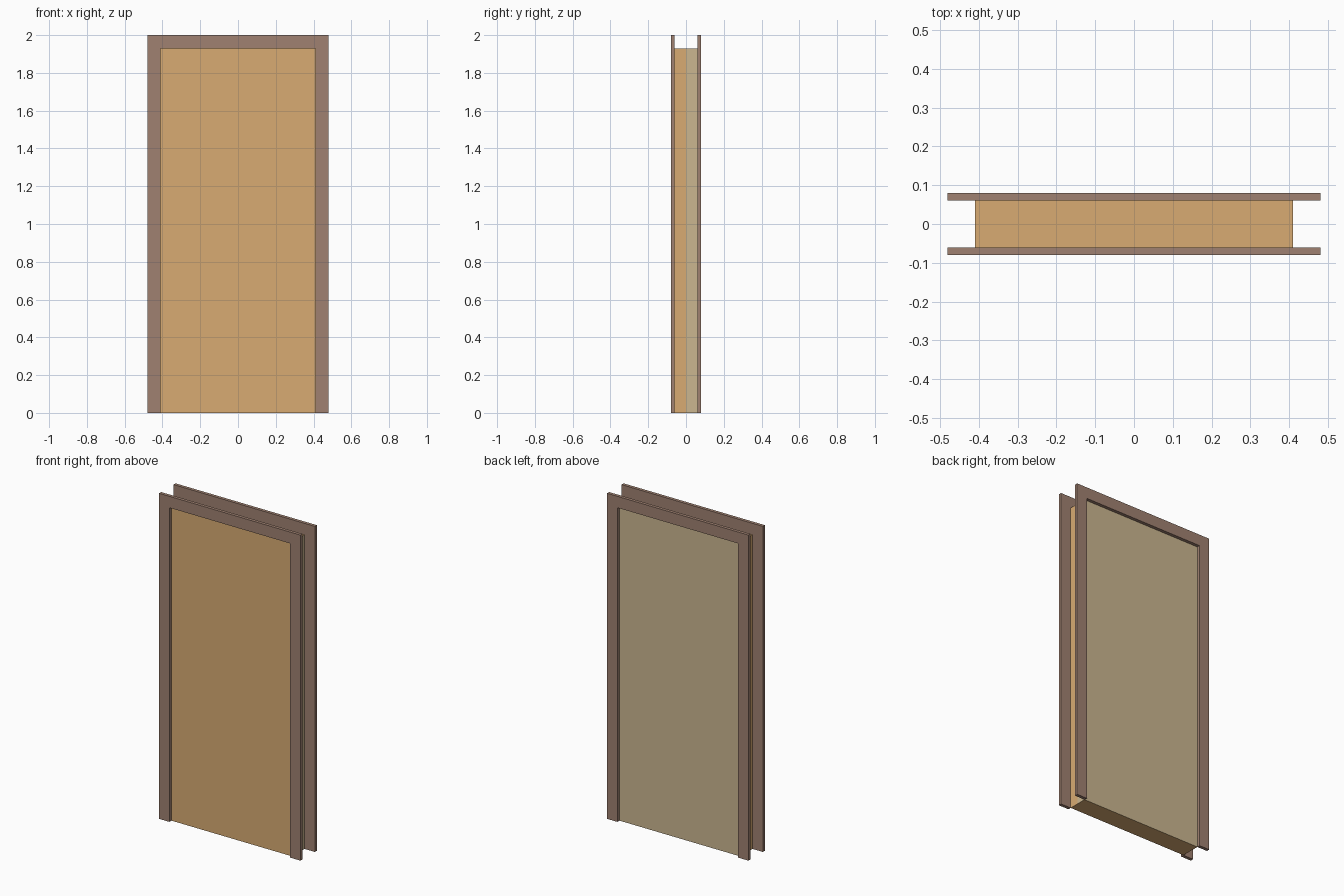
import bpy, bmesh

if "Cube" in bpy.data.objects:
    bpy.data.objects.remove(bpy.data.objects["Cube"])

W, H = 0.48, 2.0          # casing half width, height
w, h = 0.41, 1.93         # door half width, height
D, d = 0.08, 0.06         # outer and inner half depth


def material(name, rgb):
    m = bpy.data.materials.new(name)
    m.diffuse_color = (*rgb, 1)
    m.use_nodes = True
    m.node_tree.nodes["Principled BSDF"].inputs["Base Color"].default_value = m.diffuse_color
    return m


brown = material("casing_brown", (0.35, 0.22, 0.165))
orange = material("door_orange", (0.69, 0.41, 0.17))
tan = material("door_tan", (0.6, 0.47, 0.28))


def extrude_profile(name, points, y0, y1, mats):
    """Extrude an x-z outline from y0 to y1."""
    bm = bmesh.new()
    face = bm.faces.new([bm.verts.new((x, y0, z)) for x, z in points])
    moved = bmesh.ops.extrude_face_region(bm, geom=[face])["geom"]
    bmesh.ops.translate(bm, vec=(0, y1 - y0, 0),
                        verts=[v for v in moved if isinstance(v, bmesh.types.BMVert)])
    bmesh.ops.recalc_face_normals(bm, faces=bm.faces)
    # a second material, when given, goes on the top and bottom faces
    if len(mats) > 1:
        for f in bm.faces:
            f.material_index = int(abs(f.normal.z) > 0.5)
    mesh = bpy.data.meshes.new(name)
    bm.to_mesh(mesh)
    bm.free()
    for m in mats:
        mesh.materials.append(m)
    obj = bpy.data.objects.new(name, mesh)
    bpy.context.collection.objects.link(obj)


# door casings on both sides of the wall
casing = [(-W, 0), (-w, 0), (-w, h), (w, h), (w, 0), (W, 0), (W, H), (-W, H)]
extrude_profile("front_casing", casing, -D, -d, [brown])
extrude_profile("back_casing", casing, d, D, [brown])

# door slab in two half-depth layers
slab = [(-w, 0), (w, 0), (w, h), (-w, h)]
extrude_profile("door_front_half", slab, -d, 0, [orange])
extrude_profile("door_back_half", slab, 0, d, [tan, orange])
